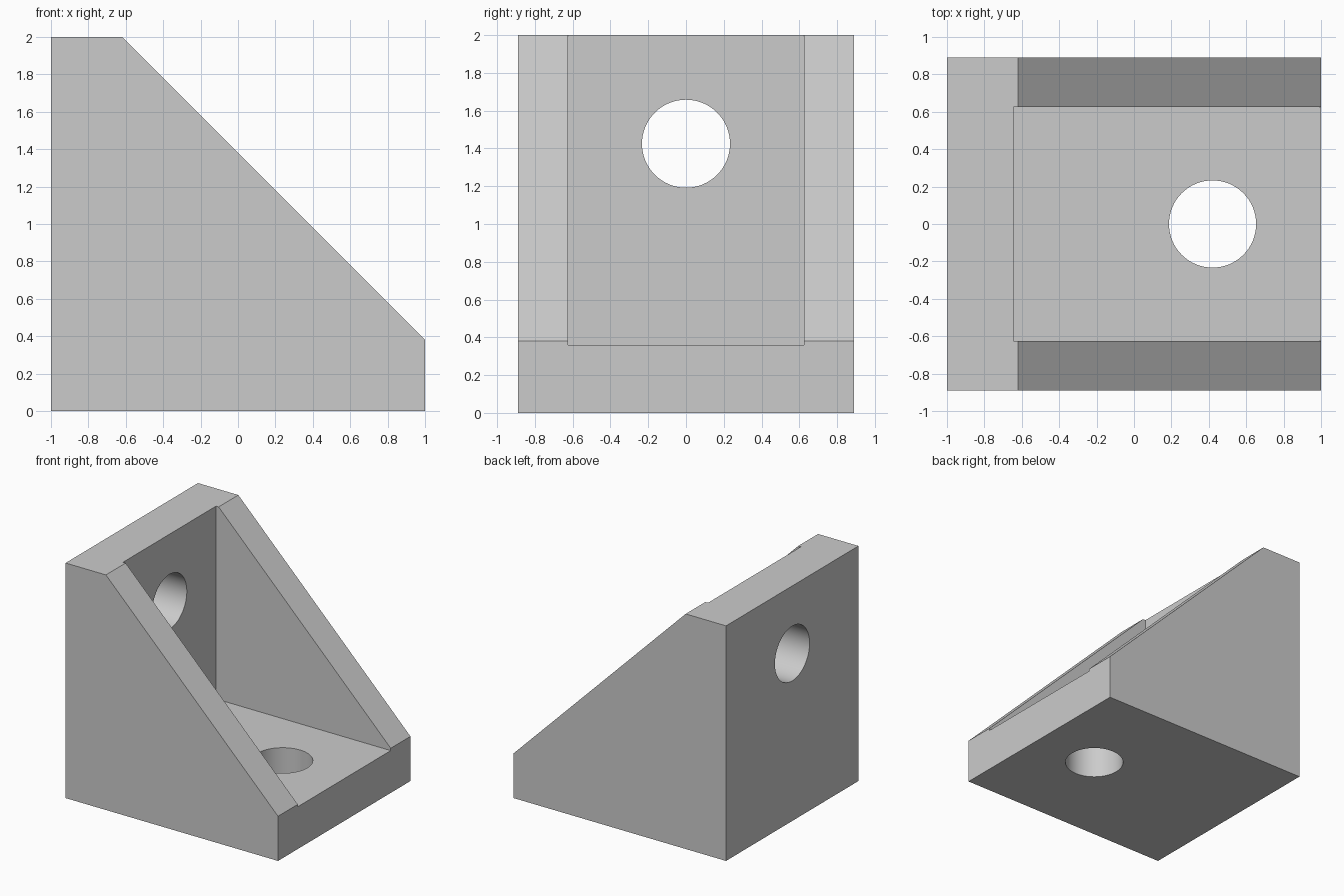
import bpy
import bmesh
from math import pi, radians
from mathutils import Matrix

cube = bpy.data.objects.get("Cube")
if cube:
    bpy.data.objects.remove(cube, do_unlink=True)

HALF_WIDTH, HALF_POCKET = 0.89, 0.625
WALL_FACE, BASE_TOP = -0.645, 0.36
HOLE_RADIUS = 0.233

grey = bpy.data.materials.new("light grey")
grey.use_nodes = True
colour = (0.6, 0.6, 0.6, 1)
grey.diffuse_color = colour
grey.node_tree.nodes["Principled BSDF"].inputs["Base Color"].default_value = colour


def finish(name, bm):
    bmesh.ops.recalc_face_normals(bm, faces=bm.faces)
    mesh = bpy.data.meshes.new(name)
    bm.to_mesh(mesh)
    bm.free()
    mesh.materials.append(grey)
    obj = bpy.data.objects.new(name, mesh)
    bpy.context.collection.objects.link(obj)
    return obj


def prism(name, profile, half):
    """Extrude an x-z profile symmetrically along y."""
    bm = bmesh.new()
    face = bm.faces.new([bm.verts.new((x, -half, z)) for x, z in profile])
    side = bmesh.ops.extrude_face_region(bm, geom=[face])["geom"]
    verts = [v for v in side if isinstance(v, bmesh.types.BMVert)]
    bmesh.ops.translate(bm, verts=verts, vec=(0, 2 * half, 0))
    return finish(name, bm)


def drill(name, location, axis_turn):
    bm = bmesh.new()
    bmesh.ops.create_cone(bm, cap_ends=True, segments=64, radius1=HOLE_RADIUS,
                          radius2=HOLE_RADIUS, depth=0.6,
                          matrix=Matrix.Translation(location) @ Matrix.Rotation(axis_turn, 4, "Y"))
    return finish(name, bm)


# Solid bracket with sloping cheeks
bracket = prism("corner_bracket",
                [(-1, 0), (1, 0), (1, 0.38), (-0.62, 2), (-1, 2)], HALF_WIDTH)

# Pocket between the cheeks, then a hole through the wall and the base
cutters = [
    prism("pocket_cutter", [(WALL_FACE, BASE_TOP), (1.5, BASE_TOP),
                            (1.5, 2.5), (WALL_FACE, 2.5)], HALF_POCKET),
    drill("wall_hole_cutter", (-0.85, 0, 1.425), pi / 2),
    drill("base_hole_cutter", (0.42, 0, 0.15), 0),
]
bpy.context.view_layer.objects.active = bracket
for cutter in cutters:
    cutter.hide_render = True
    cut = bracket.modifiers.new(cutter.name, "BOOLEAN")
    cut.operation = "DIFFERENCE"
    cut.solver = "EXACT"
    cut.object = cutter
    bpy.ops.object.modifier_apply(modifier=cut.name)
    bpy.data.objects.remove(cutter, do_unlink=True)

# Smooth hole walls with crisp edges elsewhere
bpy.ops.object.select_all(action="DESELECT")
bracket.select_set(True)
bpy.ops.object.shade_smooth_by_angle(angle=radians(30))
